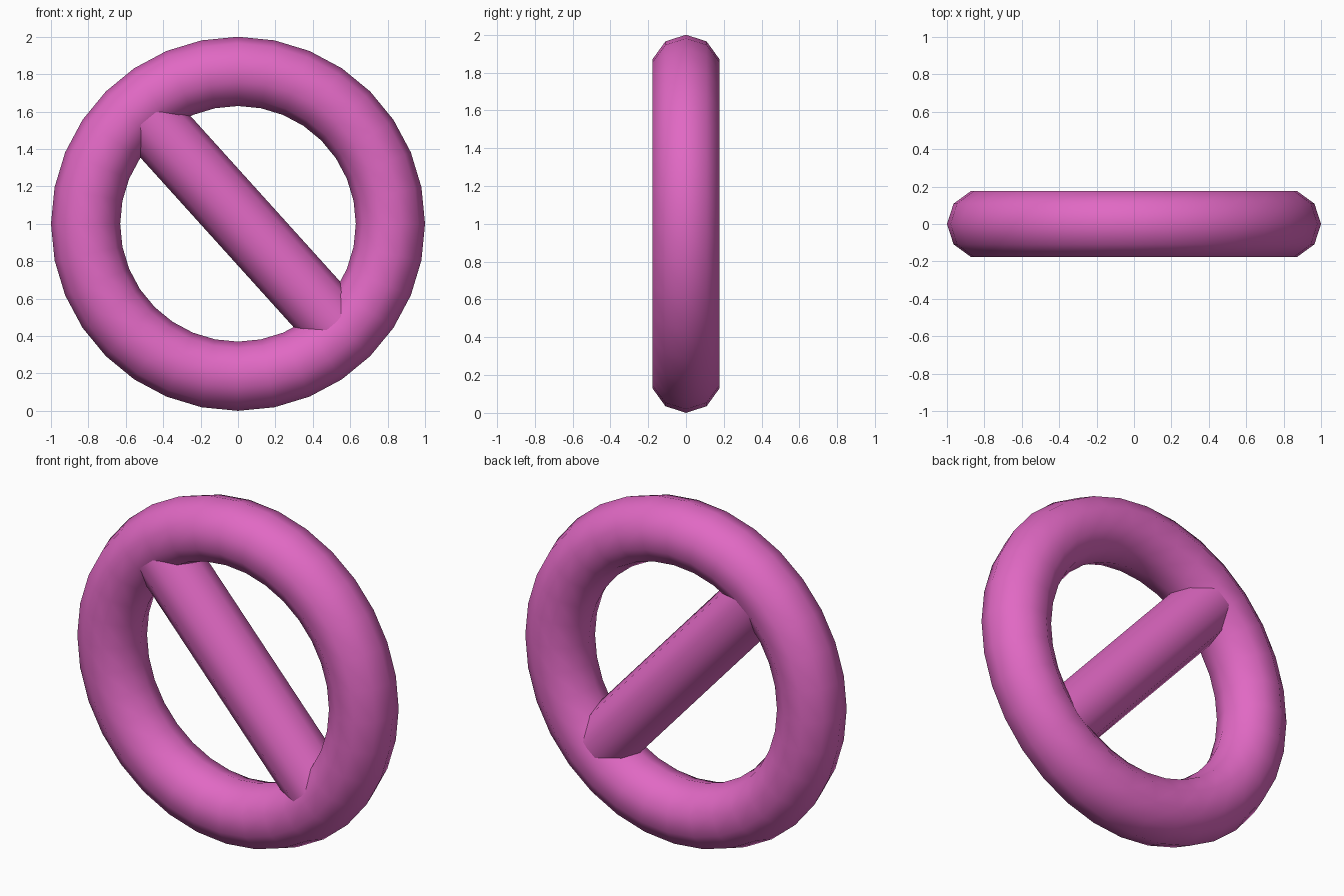
import bpy
from math import radians
from mathutils import Vector

cube = bpy.data.objects.get("Cube")
if cube:
    bpy.data.objects.remove(cube, do_unlink=True)

# Single pink material
pink = bpy.data.materials.new("pink")
pink.use_nodes = True
color = (0.75, 0.14, 0.55, 1)
pink.diffuse_color = color
pink.node_tree.nodes["Principled BSDF"].inputs["Base Color"].default_value = color


def finish(name):
    obj = bpy.context.object
    obj.name = name
    obj.data.materials.append(pink)
    bpy.ops.object.shade_smooth_by_angle(angle=radians(50))
    return obj


# Upright ring with a ten-sided section
bpy.ops.mesh.primitive_torus_add(
    major_segments=32, minor_segments=10, major_radius=0.815, minor_radius=0.185,
    location=(0, 0, 1), rotation=(radians(90), 0, 0))
finish("ring")

# Diagonal bar, its ends buried in the ring, flat facets facing front and back
radius, half_length = 0.174, 0.79
bpy.ops.mesh.primitive_cylinder_add(
    vertices=10, radius=radius, depth=2 * half_length, location=(0.018, 0, 1.016))
bar = finish("diagonal_bar")
# Turn the section so that its corners lie in the plane of the ring
for v in bar.data.vertices:
    v.co.rotate(Vector((0, 1, 0)).rotation_difference(Vector((1, 0, 0))))
bar.rotation_euler = (0, radians(-42.1), 0)
